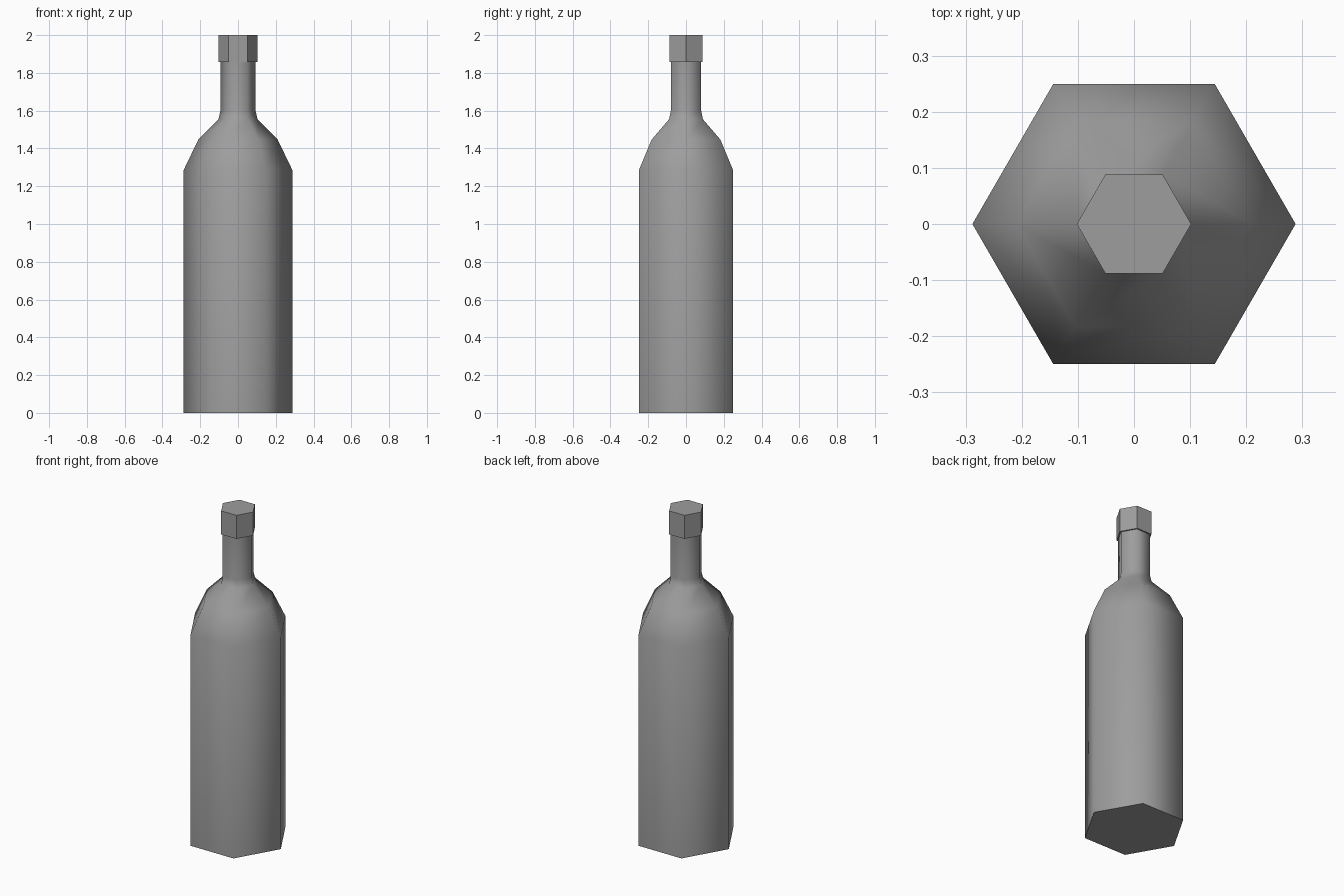
import bpy, bmesh
from math import cos, sin, pi, radians

if "Cube" in bpy.data.objects:
    bpy.data.objects.remove(bpy.data.objects["Cube"])

SIDES = 6

# Dark grey shared by both parts
grey = bpy.data.materials.new("dark_grey")
grey.diffuse_color = (0.34, 0.34, 0.34, 1)
grey.use_nodes = True
grey.node_tree.nodes["Principled BSDF"].inputs["Base Color"].default_value = grey.diffuse_color


def lathe(name, profile, close_top):
    """Stack hexagonal rings from (radius, height) pairs and bridge them."""
    bm = bmesh.new()
    rings = [[bm.verts.new((r * cos(2 * pi * i / SIDES), r * sin(2 * pi * i / SIDES), z))
              for i in range(SIDES)] for r, z in profile]
    for low, high in zip(rings, rings[1:]):
        for i in range(SIDES):
            j = (i + 1) % SIDES
            bm.faces.new((low[i], low[j], high[j], high[i]))
    bm.faces.new(rings[0][::-1])
    if close_top:
        bm.faces.new(rings[-1])
    mesh = bpy.data.meshes.new(name)
    bm.to_mesh(mesh)
    bm.free()
    mesh.materials.append(grey)
    obj = bpy.data.objects.new(name, mesh)
    bpy.context.collection.objects.link(obj)
    return obj


# Bottle: straight body, sloped shoulder and neck, smooth around its sides
bottle = lathe("bottle_body", [(0.288, 0), (0.288, 1.285), (0.21, 1.447),
                               (0.103, 1.555), (0.093, 1.60), (0.093, 1.86)], False)
bpy.context.view_layer.objects.active = bottle
bottle.select_set(True)
bpy.ops.object.shade_smooth_by_angle(angle=radians(70))

# Cap: flat-faced hexagonal block, slightly wider than the neck
lathe("bottle_cap", [(0.102, 1.857), (0.102, 2.0)], True)
